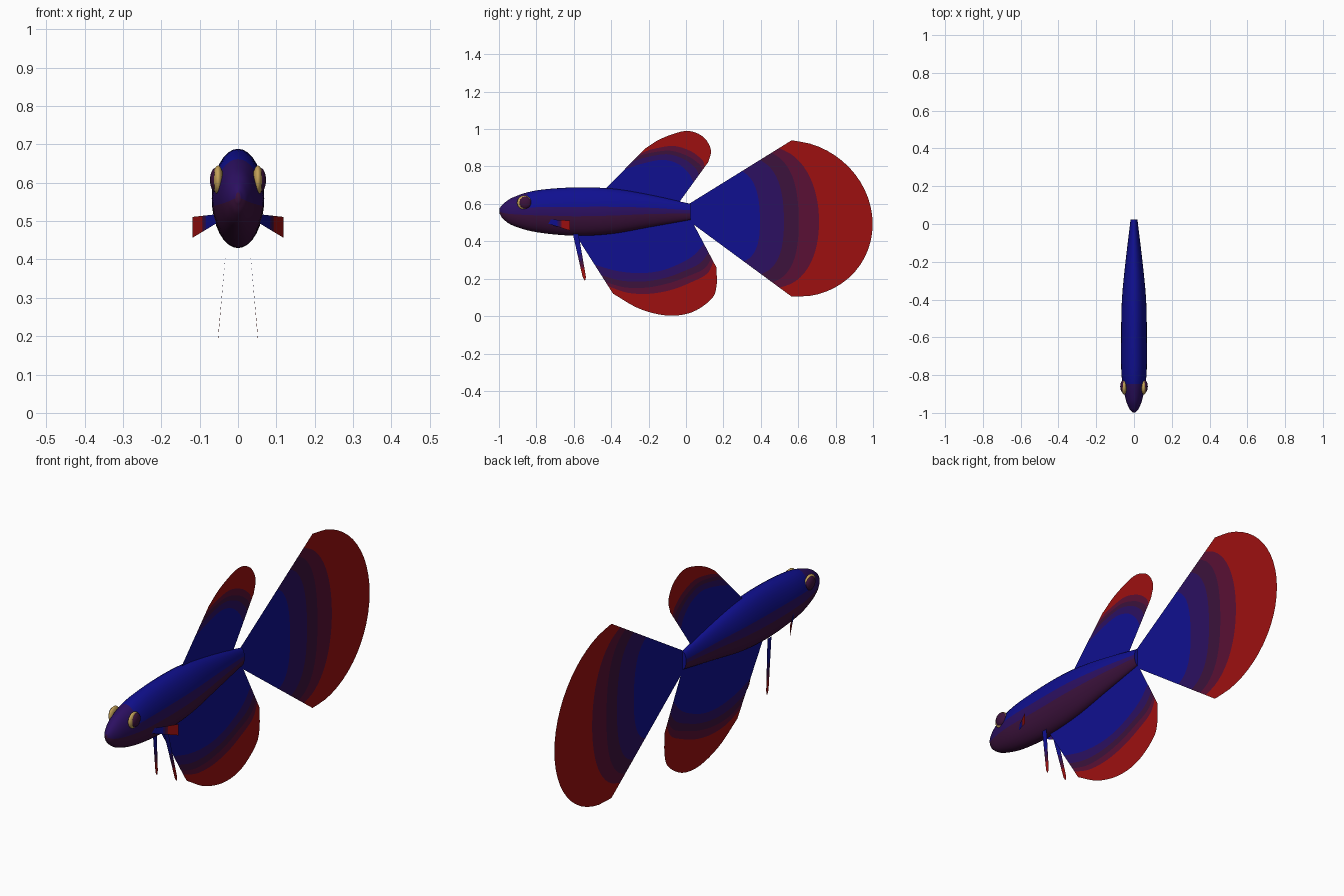
import bpy, bmesh, math
from mathutils import Vector

if "Cube" in bpy.data.objects:
    bpy.data.objects.remove(bpy.data.objects["Cube"])


def material(name, rgb):
    m = bpy.data.materials.new(name)
    m.use_nodes = True
    m.diffuse_color = (*rgb, 1)
    m.node_tree.nodes["Principled BSDF"].inputs["Base Color"].default_value = (*rgb, 1)
    return m


BLUE = material("deep blue", (0.005, 0.005, 0.28))
INDIGO = material("indigo", (0.025, 0.005, 0.12))
PLUM = material("plum", (0.045, 0.006, 0.045))
MAROON = material("maroon", (0.1, 0.005, 0.035))
RED = material("red", (0.34, 0.005, 0.005))
GOLD = material("gold", (0.55, 0.36, 0.1))
BANDS = [BLUE, INDIGO, PLUM, MAROON, RED]


def finish(name, bm, mats, smooth=True):
    mesh = bpy.data.meshes.new(name)
    bm.to_mesh(mesh)
    bm.free()
    for m in mats:
        mesh.materials.append(m)
    ob = bpy.data.objects.new(name, mesh)
    bpy.context.collection.objects.link(ob)
    if smooth:
        bpy.ops.object.select_all(action="DESELECT")
        ob.select_set(True)
        bpy.context.view_layer.objects.active = ob
        bpy.ops.object.shade_smooth_by_angle(angle=math.radians(50))
    return ob


def spline(points, t):
    """Point at t (0..1) on a smooth curve through the points."""
    pts = [Vector(p) for p in points]
    s = min(max(t, 0), 1) * (len(pts) - 1)
    i = min(int(s), len(pts) - 2)
    u = s - i
    b, c = pts[i], pts[i + 1]
    a = pts[i - 1] if i else b * 2 - c
    d = pts[i + 2] if i + 2 < len(pts) else c * 2 - b
    return 0.5 * (2 * b + (c - a) * u + (2 * a - 5 * b + 4 * c - d) * u * u
                  + (3 * b - a - 3 * c + d) * u ** 3)


# Body: elliptical sections given as (y, top z, bottom z, half width)
STATIONS = [(-0.998, 0.575, 0.55, 0.006), (-0.975, 0.602, 0.517, 0.026),
            (-0.92, 0.637, 0.482, 0.046), (-0.8, 0.672, 0.449, 0.066),
            (-0.6, 0.688, 0.43, 0.068), (-0.4, 0.682, 0.44, 0.064),
            (-0.2, 0.65, 0.475, 0.045), (0.025, 0.6, 0.515, 0.018)]
SIDES, RINGS = 32, 42
bm = bmesh.new()
rings = []
for r in range(RINGS + 1):
    y, top, low, w = spline(STATIONS, r / RINGS)
    mid, h = (top + low) / 2, (top - low) / 2
    rings.append([bm.verts.new((w * math.sin(a), y, mid + h * math.cos(a)))
                  for a in (2 * math.pi * k / SIDES for k in range(SIDES))])
for p, q in zip(rings, rings[1:]):
    for k in range(SIDES):
        n = (k + 1) % SIDES
        f = bm.faces.new((p[k], p[n], q[n], q[k]))
        # Dark flanks and belly, blue back, indigo crown
        up = math.cos(2 * math.pi * (k + 0.5) / SIDES)
        y = f.calc_center_median().y
        f.material_index = 2 if up < -0.1 else 1 if y < -0.84 or up < 0.1 else 0
bm.faces.new(rings[0]).material_index = 2
bm.faces.new(rings[-1])
bmesh.ops.recalc_face_normals(bm, faces=bm.faces)
finish("body", bm, BANDS)


def fin(name, root, outline, middle, edge=(0.53, 0.7, 0.81, 0.88), steps=28):
    """Sheet of rays from a root line to a curved rim, in colour bands."""
    a, b = Vector(root[0]), Vector(root[1])
    bm = bmesh.new()
    rays = []
    for i in range(steps + 1):
        t = i / steps
        base, tip = a.lerp(b, t), spline(outline, t)
        bulge = math.sin(math.pi * t)
        cuts = [0] + [e + (m - e) * bulge for e, m in zip(edge, middle)] + [1]
        rays.append([bm.verts.new(base.lerp(tip, c)) for c in cuts])
    for p, q in zip(rays, rays[1:]):
        for k in range(5):
            bm.faces.new((p[k], p[k + 1], q[k + 1], q[k])).material_index = k
    return finish(name, bm, BANDS, False)


def upright(points):
    return [(0, y, z) for y, z in points]


# Tail, back and belly fins
arc = [math.pi * (0.5 - k / 12) for k in range(13)]
fin("tail_fin", upright([(0.0, 0.59), (0.02, 0.505)]),
    upright([(0.565 + 0.433 * math.cos(a), 0.522 - 0.03 * math.cos(a) + 0.418 * math.sin(a))
             for a in arc]), (0.39, 0.52, 0.6, 0.71))
fin("dorsal_fin", upright([(-0.45, 0.66), (-0.05, 0.59)]),
    upright([(-0.22, 0.895), (-0.13, 0.95), (0, 0.99), (0.09, 0.96), (0.133, 0.89),
             (0.12, 0.825)]), (0.57, 0.65, 0.7, 0.77))
fin("anal_fin", upright([(-0.6, 0.45), (0.02, 0.53)]),
    upright([(-0.39, 0.12), (-0.25, 0.04), (-0.1, 0.003), (0.03, 0.02), (0.135, 0.09),
             (0.163, 0.16), (0.163, 0.26)]), (0.52, 0.6, 0.66, 0.73))

# Paired fins and eyes
for side, s in (("left", 1), ("right", -1)):
    fin(side + "_pectoral_fin",
        [(s * 0.055, -0.74, 0.518), (s * 0.055, -0.74, 0.495)],
        [(s * 0.118, -0.62, 0.511), (s * 0.118, -0.62, 0.457)],
        (0.45, 0.52, 0.57, 0.62), (0.45, 0.52, 0.57, 0.62), 4)
    fin(side + "_pelvic_fin",
        [(s * 0.03, -0.605, 0.44), (s * 0.03, -0.575, 0.44)],
        [(s * 0.051, -0.553, 0.21), (s * 0.052, -0.54, 0.19), (s * 0.051, -0.535, 0.21)],
        (0.45, 0.58, 0.66, 0.75), (0.45, 0.58, 0.66, 0.75), 6)
    for part, mat, x, y, r, flat in (("iris", GOLD, 0.052, -0.865, 0.038, 0.014),
                                     ("pupil", PLUM, 0.058, -0.86, 0.032, 0.015)):
        bm = bmesh.new()
        bmesh.ops.create_uvsphere(bm, u_segments=24, v_segments=14, radius=1)
        bmesh.ops.scale(bm, vec=(flat, r, r), verts=bm.verts)
        bmesh.ops.translate(bm, vec=(s * x, y, 0.607), verts=bm.verts)
        finish(side + "_eye_" + part, bm, [mat])
